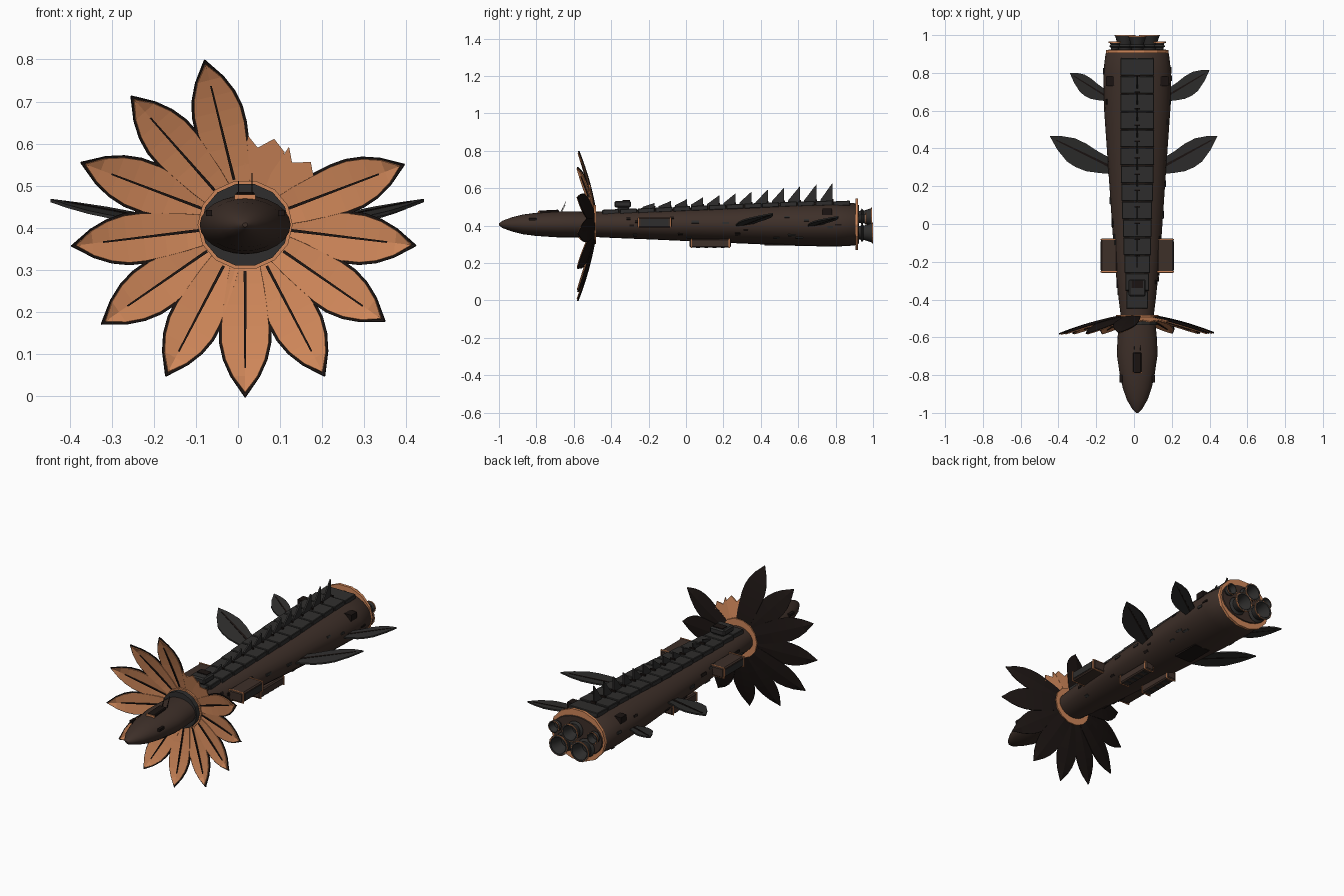
import bpy, bmesh, math, random
from mathutils import Vector, Matrix

if "Cube" in bpy.data.objects:
    bpy.data.objects.remove(bpy.data.objects["Cube"])

random.seed(4)
CX, CZ = 0.017, 0.407          # main axis of the ship


def material(name, r, g, b):
    m = bpy.data.materials.new(name)
    m.diffuse_color = (r, g, b, 1)
    m.use_nodes = True
    m.node_tree.nodes["Principled BSDF"].inputs["Base Color"].default_value = m.diffuse_color
    return m


HULL = material("hull_brown", .048, .029, .022)
DARK = material("dark_plate", .028, .027, .026)
BLACK = material("black_brown", .011, .007, .006)
COPPER = material("copper", .62, .24, .10)


def finish(name, bm, mat, smooth=False):
    bmesh.ops.recalc_face_normals(bm, faces=bm.faces)
    me = bpy.data.meshes.new(name)
    bm.to_mesh(me)
    bm.free()
    ob = bpy.data.objects.new(name, me)
    bpy.context.collection.objects.link(ob)
    me.materials.append(mat)
    if smooth:
        bpy.ops.object.select_all(action='DESELECT')
        ob.select_set(True)
        bpy.context.view_layer.objects.active = ob
        bpy.ops.object.shade_smooth_by_angle(angle=math.radians(35))
    return ob


def loft(name, rings, mat, n=24, cx=CX, cz=CZ, caps=True, closed=False, smooth=True):
    """Elliptical rings (y, rx, rz) joined along the y axis."""
    bm = bmesh.new()
    loops = []
    for y, rx, rz in rings:
        loops.append([bm.verts.new((cx + rx * math.cos(2 * math.pi * i / n), y,
                                    cz + rz * math.sin(2 * math.pi * i / n))) for i in range(n)])
    pairs = list(zip(loops, loops[1:]))
    if closed:
        pairs.append((loops[-1], loops[0]))
    elif caps:
        bm.faces.new(loops[0])
        bm.faces.new(loops[-1])
    for a, b in pairs:
        for i in range(n):
            j = (i + 1) % n
            bm.faces.new((a[i], a[j], b[j], b[i]))
    return finish(name, bm, mat, smooth)


def box(name, c, s, mat, bevel=0, rot=None):
    bm = bmesh.new()
    bmesh.ops.create_cube(bm, size=1, matrix=Matrix.Diagonal((*s, 1)))
    if bevel:
        bmesh.ops.bevel(bm, geom=bm.edges[:], offset=bevel, segments=1, affect='EDGES')
    if rot:
        bm.transform(rot.to_4x4())
    bm.transform(Matrix.Translation(c))
    return finish(name, bm, mat)


def slab(name, pts, offset, mat):
    """Flat outline pushed along an offset vector into a thin solid."""
    bm = bmesh.new()
    f = bm.faces.new([bm.verts.new(p) for p in pts])
    r = bmesh.ops.extrude_face_region(bm, geom=[f])
    bmesh.ops.translate(bm, vec=offset, verts=[v for v in r['geom'] if isinstance(v, bmesh.types.BMVert)])
    return finish(name, bm, mat)


# hull and nose
BODY = [(-.52, .083, .066), (-.4, .098, .072), (-.2, .12, .08), (.2, .147, .098), (.6, .175, .115),
        (.8, .18, .119), (.9, .168, .113), (.925, .15, .102)]
NOSE = [(-1, .006, .005), (-.98, .026, .02), (-.93, .055, .038), (-.87, .076, .053), (-.8, .092, .062),
        (-.69, .108, .069), (-.6, .104, .07), (-.5, .094, .066)]
loft("main_hull", BODY, HULL)
loft("nose", NOSE, HULL)


def hull_at(y, rings=BODY):
    for a, b in zip(rings, rings[1:]):
        if a[0] <= y <= b[0]:
            t = (y - a[0]) / (b[0] - a[0])
            return a[1] + t * (b[1] - a[1]), a[2] + t * (b[2] - a[2])
    return rings[-1][1:]


# petal collar and tail ring
def band(name, y0, y1, ro, ri, mat, n):
    loft(name, [(y0, *ri), (y0, *ro), (y1, *ro), (y1, *ri)], mat, n, closed=True, smooth=False)


band("collar_ring", -.508, -.482, (.113, .107), (.08, .06), COPPER, 14)
band("collar_inner_ring", -.535, -.508, (.105, .099), (.088, .06), DARK, 14)
band("tail_ring", .905, .92, (.166, .141), (.145, .095), COPPER, 14)

# petals: copper face on a slightly larger dark backing, dark vein
PROFILE = [(.09, .040), (.14, .050), (.19, .057), (.24, .0625), (.28, .062), (.32, .053), (.36, .035), (.409, .001)]


def petal_y(r):
    return -.495 - .055 * (r - .09) / .32 - .035 * ((r - .09) / .32) ** 2


def place(r, w, a, y):
    return (CX + r * math.cos(a) - w * math.sin(a), y, CZ + r * math.sin(a) + w * math.cos(a))


def petal(name, a, length, shrink, dy, mat):
    bm = bmesh.new()
    rows = []
    for r, w in PROFILE:
        r = .09 + (r - .09) * (length - .09) / .319
        rs = r - (shrink * 1.9 if w < .01 else 0)
        w = max(w - shrink, .001)
        rows.append([bm.verts.new(place(rs, s * w, a, petal_y(rs) + dy + .005 * (1 - abs(s))))
                     for s in (-1, 0, 1)])
    for p, q in zip(rows, rows[1:]):
        for i in range(2):
            bm.faces.new((p[i], p[i + 1], q[i + 1], q[i]))
    ob = finish(name, bm, mat)
    m = ob.modifiers.new("thickness", 'SOLIDIFY')
    m.thickness = .004
    m.offset = 0


for k in range(13):
    a = math.radians(-90 + k * 360 / 13)
    if k in (5, 6):
        # snapped stumps with a jagged edge
        edge = [(.19, -.050), (.215, -.018), (.185, .015), (.208, .045)]
        pts = [(.09, -.03)] + edge + [(.09, .03)]
        slab(f"broken_petal_{k}", [place(r, w, a, petal_y(r)) for r, w in pts], (0, .006, 0), COPPER)
        continue
    L = .409 if k == 0 else random.uniform(.402, .419)
    dy = .003 * (k % 2)
    petal(f"petal_face_{k}", a, L, .006, dy - .003, COPPER)
    petal(f"petal_back_{k}", a, L, 0, dy + .003, BLACK)
    vein = [(.11, .0035), (.34, .002), (.34, -.002), (.11, -.0035)]
    slab(f"petal_vein_{k}", [place(r, w, a, petal_y(r) + dy - .004) for r, w in vein], (0, .008, 0), BLACK)

# spine armour plates
N, Y0, Y1 = 14, -.45, .88
step = (Y1 - Y0) / N
for i in range(N):
    y = Y0 + (i + .5) * step
    rx, rz = hull_at(y)
    tilt = Matrix.Rotation(.045, 3, 'X')
    box(f"spine_plate_{i}", (CX, y, CZ + rz - .005), (min(.178, rx * 1.15), step - .004, .026), DARK, .003, tilt)

# dorsal blades growing towards the tail
for i in range(12):
    y, h = -.168 + .0865 * i, .034 + .0062 * i
    z = CZ + hull_at(y)[1]
    pts = [(CX - .004, y - .065, z - .01), (CX - .004, y, z - .01), (CX - .004, y, z + h),
           (CX - .004, y - .012, z + h * .85), (CX - .004, y - .065, z + .012)]
    slab(f"dorsal_blade_{i}", pts, (.008, 0, 0), DARK)
    box(f"blade_foot_{i}", (CX, y, z + .008), (.03, .008, .016), BLACK)

# leaf-shaped side fins
LEAF = [(1, 1), (.8, 1), (.59, .94), (.40, .79), (.22, .59), (-.15, .25), (-.15, -.05), (.2, 0), (.41, .05),
        (.58, .16), (.72, .31), (.88, .64)]
FINS = {"front_fin_right": (.15, .292, .27, .195, .06), "front_fin_left": (-.12, -.326, .27, .195, .06),
        "rear_fin_right": (.18, .22, .655, .16, .045), "rear_fin_left": (-.15, -.19, .655, .145, .04)}
for name, (x0, dx, y0, dy, dz) in FINS.items():
    slab(name, [(x0 + u * dx, y0 + v * dy, .395 + dz * (.7 * u + .4 * v)) for u, v in LEAF], (0, 0, .008), DARK)
    slab(name + "_rib", [(x0 + u * dx, y0 + v * dy, .394 + dz * (.7 * u + .4 * v))
                         for u, v in ((0, .12), (.9, .88), (.88, .9), (0, .2))], (0, 0, .011), BLACK)

# engine nozzles: hollow bells with dark throats
ENGINES = [(-.065, -.045, .054, 1.0), (.065, -.045, .054, 1.0), (0, .04, .048, .995),
           (-.118, .03, .032, .965), (.118, .03, .032, .965)]
for i, (x, z, r, y) in enumerate(ENGINES):
    bell = [(.91, r * .6), (.935, r * .7), (.94, r * .95), (.95, r * .7), (y, r), (y, r * .84), (.935, r * .5)]
    loft(f"engine_bell_{i}", [(p, q, q) for p, q in bell], DARK, 16, CX + x, CZ + z)
    loft(f"engine_rim_{i}", [(y - .006, r * .98, r * .98), (y - .006, r * 1.04, r * 1.04), (y, r * 1.04, r * 1.04),
                             (y, r * .9, r * .9)], COPPER, 16, CX + x, CZ + z, closed=True, smooth=False)


# weapon pods with copper trim and slats
def pod(name, c, s, side):
    box(name, c, s, HULL, .006)
    for e in (-1, 1):
        box(f"{name}_trim_{e}", (c[0], c[1] + e * s[1] * .46, c[2]), (s[0] + .004, .006, s[2] + .004), COPPER)
    for j in range(4):
        y = c[1] + (j - 1.5) * s[1] * .2
        box(f"{name}_slat_{j}", (c[0] + side[0] * s[0] / 2, y, c[2] + side[1] * s[2] / 2),
            (s[0] * .6, .02, s[2] * .6) if side[1] == 0 else (s[0] * .7, .02, .006), DARK) if side[1] else None


for s in (-1, 1):
    tag = "right" if s > 0 else "left"
    pod(f"side_pod_{tag}", (CX + s * .15, -.168, .417), (.085, .185, .055), (s, 0))
    box(f"side_pod_panel_{tag}", (CX + s * .192, -.168, .417), (.006, .15, .035), DARK)
    pod(f"belly_pod_{tag}", (CX + s * .075, .13, .306), (.055, .22, .045), (0, -1))
    # square hatch near the tail and nose eye
    box(f"tail_hatch_{tag}", (CX + s * .140, .755, .475), (.05, .05, .035), BLACK)
    box(f"nose_port_{tag}", (CX + s * .086, -.82, .435), (.014, .04, .014), BLACK)

box("belly_hatch", (CX, .5, .299), (.1, .16, .012), BLACK)

# cockpit canopy, sensor box and antennas
pitch = Matrix.Rotation(.05, 3, 'X')
box("canopy", (CX, -.735, .474), (.045, .11, .018), BLACK, .004, pitch)
box("canopy_sill", (CX, -.788, .47), (.05, .008, .018), COPPER)
box("sensor_base", (CX, -.335, .49), (.06, .06, .04), DARK)
box("sensor_box", (CX, -.338, .515), (.09, .09, .035), DARK, .007)
box("sensor_lid", (CX, -.32, .533), (.06, .04, .008), BLACK)
for j, (dx, h) in enumerate(((-.016, .04), (.016, .06))):
    lean = Matrix.Rotation(-.45, 3, 'X')
    box(f"antenna_{j}", (CX + dx, -.655, .472 + h / 2), (.003, .003, h), BLACK, 0, lean)

# scattered small hull panels
for i in range(36):
    y = random.uniform(-.4, .86)
    rx, rz = hull_at(y)
    a = random.choice((random.uniform(-.9, .45), math.pi + random.uniform(-.45, .9)))
    n = Vector((math.cos(a) / rx, 0, math.sin(a) / rz)).normalized()
    rot = n.to_track_quat('X', 'Z').to_matrix()
    box(f"hull_panel_{i}", (CX + rx * math.cos(a), y, CZ + rz * math.sin(a)),
        (.008, random.uniform(.02, .05), random.uniform(.008, .016)), random.choice((BLACK, DARK)), 0,
        Matrix.Rotation(-math.atan2(n.z, n.x), 3, 'Y'))
